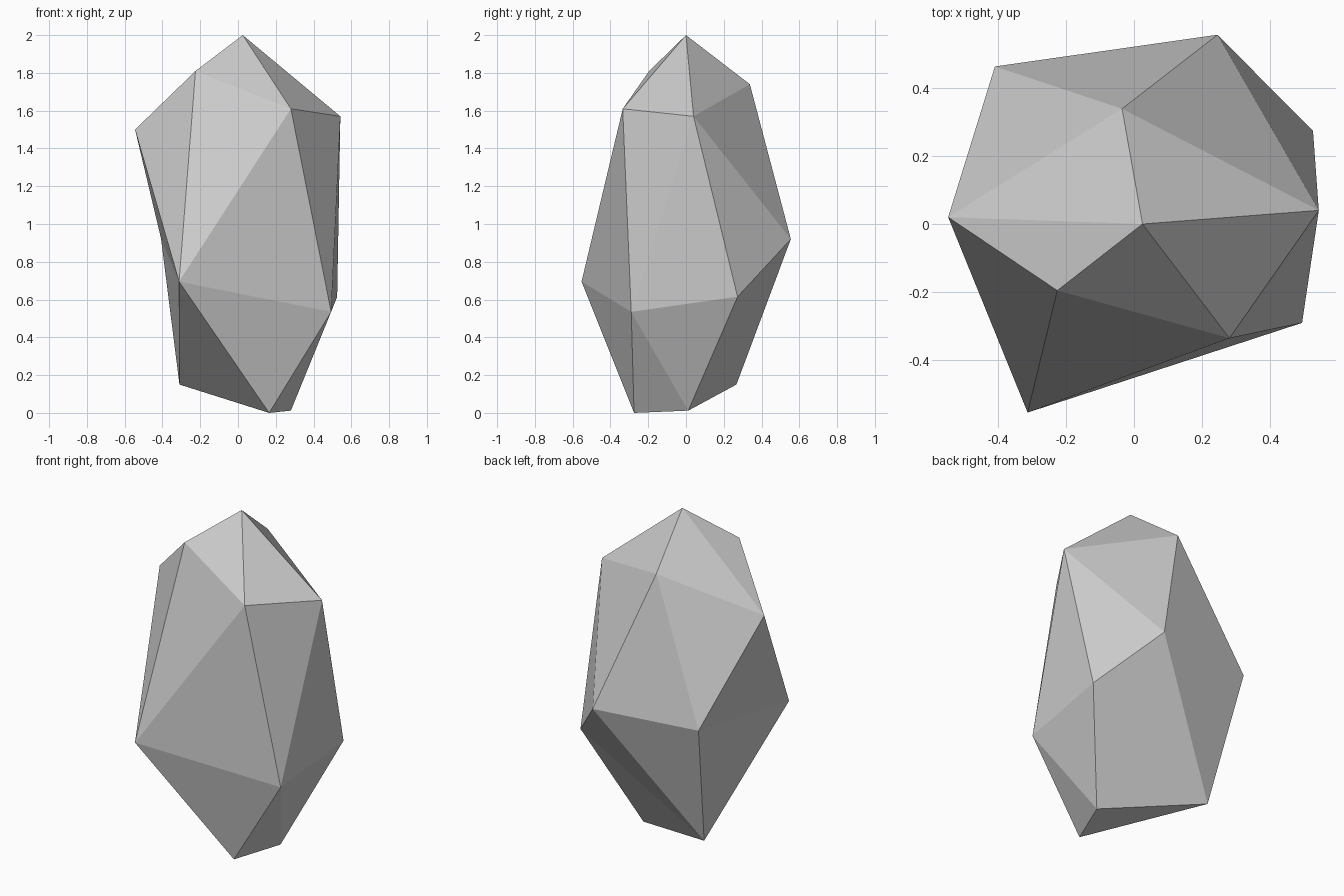
import bpy, bmesh

if "Cube" in bpy.data.objects:
    bpy.data.objects.remove(bpy.data.objects["Cube"])

# Corner points of the faceted rock, each named by a letter
corners = {
    "A": (0.025, 0.00, 2.00), "B": (-0.225, -0.195, 1.81), "C": (0.28, -0.335, 1.61),
    "D": (0.542, 0.04, 1.57), "E": (-0.545, 0.02, 1.50), "F": (-0.312, -0.553, 0.695),
    "G": (0.493, -0.29, 0.535), "H": (0.525, 0.273, 0.615), "I": (0.165, -0.275, 0.00),
    "J": (0.28, 0.012, 0.012), "K": (-0.31, 0.267, 0.15), "L": (-0.408, 0.462, 0.925),
    "M": (0.245, 0.555, 0.92), "N": (-0.035, 0.338, 1.74),
}

# Facets grouped by region
crown = "ABC ACD AND ANE AEB"
waist = "NMD MHD CDG DGH FCG BCF EBF EFL NEL NLM"
base = "FGI GHJ GJI HJK HKM MKL FLK FKI IJK"

bm = bmesh.new()
verts = {name: bm.verts.new(co) for name, co in corners.items()}
for facet in " ".join((crown, waist, base)).split():
    bm.faces.new([verts[c] for c in facet])
bmesh.ops.recalc_face_normals(bm, faces=bm.faces)

mesh = bpy.data.meshes.new("rock")
bm.to_mesh(mesh)
bm.free()
rock = bpy.data.objects.new("rock", mesh)
bpy.context.collection.objects.link(rock)
rock.select_set(True)
bpy.context.view_layer.objects.active = rock
